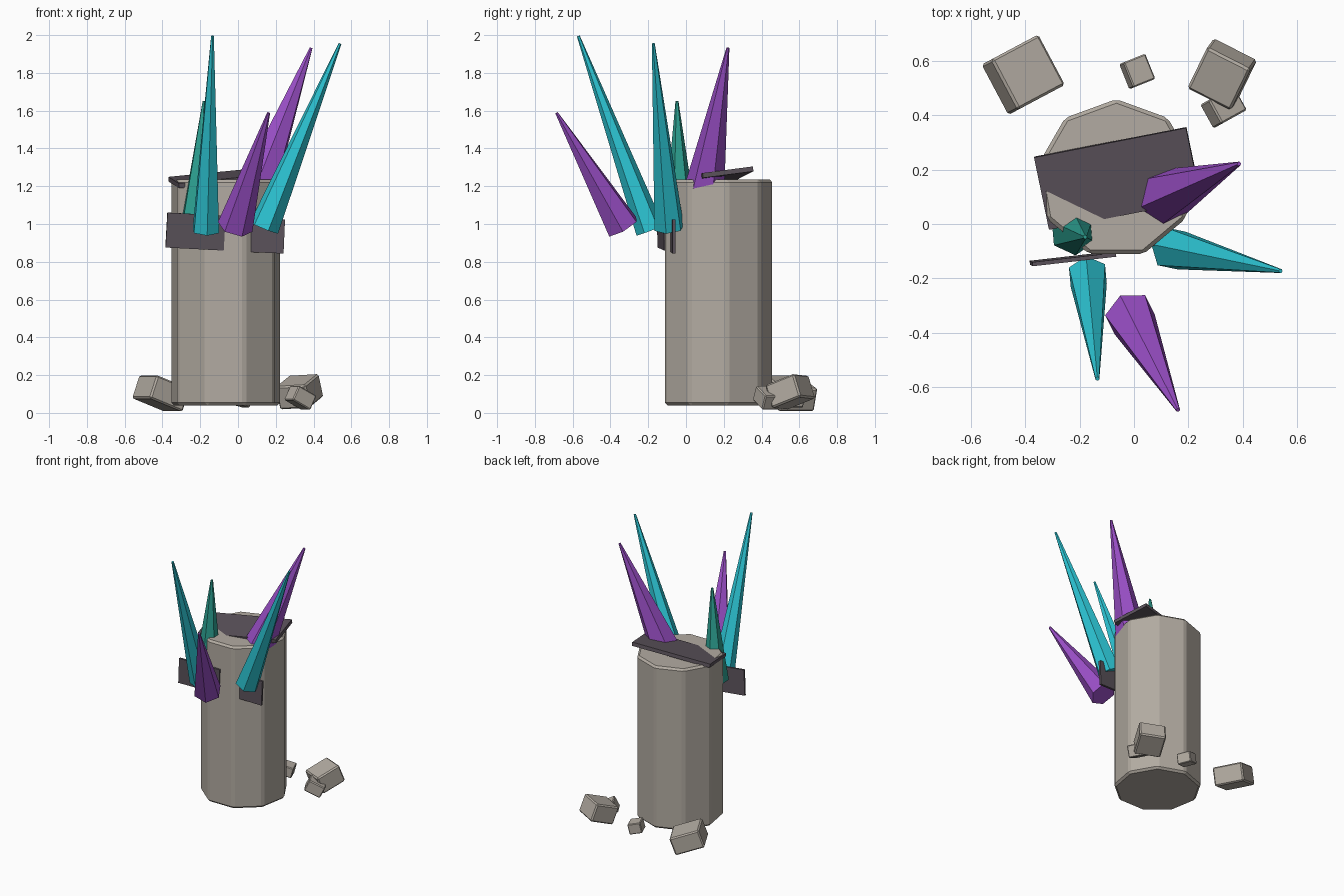
import bpy, bmesh
from math import radians
from mathutils import Vector, Matrix, Euler

if "Cube" in bpy.data.objects:
    bpy.data.objects.remove(bpy.data.objects["Cube"])


def material(name, rgb):
    m = bpy.data.materials.new(name)
    m.diffuse_color = (*rgb, 1)
    m.use_nodes = True
    m.node_tree.nodes["Principled BSDF"].inputs["Base Color"].default_value = m.diffuse_color
    return m


STONE = material("warm_grey_stone", (0.45, 0.41, 0.36))
DARK = material("dark_slate", (0.105, 0.086, 0.105))
CYAN = material("cyan_crystal", (0.026, 0.57, 0.67))
PURPLE = material("purple_crystal", (0.33, 0.08, 0.58))
TEAL = material("teal_crystal", (0.026, 0.36, 0.29))


def finish(name, bm, mat, bevel=0):
    me = bpy.data.meshes.new(name)
    bm.to_mesh(me)
    bm.free()
    me.materials.append(mat)
    ob = bpy.data.objects.new(name, me)
    bpy.context.collection.objects.link(ob)
    if bevel:
        mod = ob.modifiers.new("worn_edges", 'BEVEL')
        mod.width = bevel
        mod.segments = 1
        mod.limit_method = 'ANGLE'
    return ob


def box(name, centre, size, turn, mat, bevel=0):
    bm = bmesh.new()
    rot = Euler([radians(a) for a in turn]).to_matrix().to_4x4()
    bmesh.ops.create_cube(bm, size=1, matrix=Matrix.Translation(centre) @ rot
                          @ Matrix.Diagonal((*size, 1)))
    return finish(name, bm, mat, bevel)


def spike(name, base, tip, radius, mat):
    """Six-sided blunt crystal running from base centre to tip."""
    base, tip = Vector(base), Vector(tip)
    axis = tip - base
    bm = bmesh.new()
    bmesh.ops.create_cone(
        bm, cap_ends=True, segments=6, radius1=radius, radius2=0.008,
        depth=axis.length,
        matrix=Matrix.Translation((base + tip) / 2)
        @ axis.to_track_quat('Z', 'Y').to_matrix().to_4x4())
    return finish(name, bm, mat)


# Nine-sided stone column
bm = bmesh.new()
bmesh.ops.create_cone(bm, cap_ends=True, segments=9, radius1=0.294, radius2=0.294,
                      depth=1.195, matrix=Matrix.Translation((-0.065, 0.166, 0.6375)))
top = max(bm.verts, key=lambda v: v.co.y).co
# Turn so one corner points straight back
spin = radians(90) - Vector((top.x + 0.065, top.y - 0.166)).angle_signed(Vector((1, 0)))
bmesh.ops.rotate(bm, verts=bm.verts, cent=(-0.065, 0.166, 0),
                 matrix=Matrix.Rotation(spin, 3, 'Z'))
finish("column", bm, STONE, 0.014)

# Dark slabs: tilted cap and two upright side plates
box("cap_slab", (-0.06, 0.168, 1.247), (0.573, 0.274, 0.026), (7.3, -5.5, 11), DARK)
box("left_plate", (-0.225, -0.128, 0.96), (0.31, 0.015, 0.185), (2, 3, 6.5), DARK)
box("right_plate", (0.095, -0.072, 0.94), (0.30, 0.016, 0.18), (0, 2.5, 3), DARK)

# Crystal spikes
spike("front_cyan_spike", (-0.17, -0.19, 0.965), (-0.135, -0.57, 1.995), 0.077, CYAN)
spike("right_cyan_spike", (0.138, -0.09, 0.98), (0.54, -0.173, 1.955), 0.082, CYAN)
spike("front_purple_spike", (-0.015, -0.335, 0.985), (0.162, -0.685, 1.588), 0.095, PURPLE)
spike("back_purple_spike", (0.11, 0.1, 1.2), (0.387, 0.222, 1.932), 0.105, PURPLE)
spike("teal_spike", (-0.223, -0.028, 0.99), (-0.18, -0.048, 1.65), 0.088, TEAL)

# Loose rubble behind the column
box("left_rock", (-0.408, 0.55, 0.103), (0.21, 0.21, 0.13), (0, 20, 28), STONE, 0.009)
box("right_rock", (0.325, 0.552, 0.112), (0.18, 0.18, 0.13), (20, -3, -27), STONE, 0.009)
box("small_rock", (0.33, 0.43, 0.08), (0.12, 0.10, 0.085), (0, 27, 29), STONE, 0.006)
box("tiny_rock", (0.012, 0.562, 0.075), (0.09, 0.10, 0.075), (0, 14, 22), STONE, 0.005)
